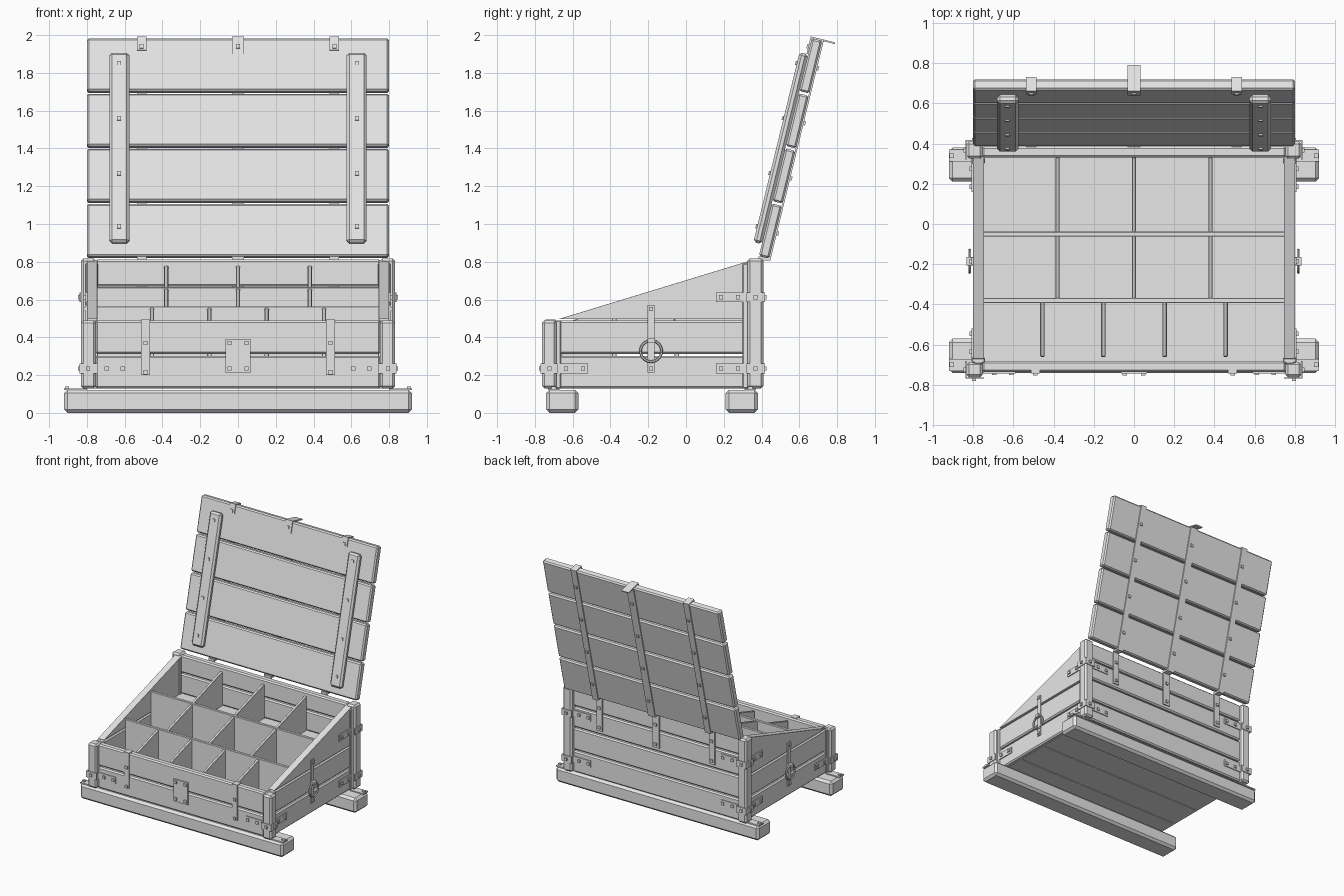
import bpy, bmesh, math
from mathutils import Matrix, Vector

if "Cube" in bpy.data.objects:
    bpy.data.objects.remove(bpy.data.objects["Cube"])

grey = bpy.data.materials.new("plain_grey")
grey.diffuse_color = (0.8, 0.8, 0.8, 1)
grey.use_nodes = True
grey.node_tree.nodes["Principled BSDF"].inputs["Base Color"].default_value = grey.diffuse_color


def finish(name, bm, bevel=0.0, mat=None):
    if mat:
        bm.transform(mat)
    bmesh.ops.recalc_face_normals(bm, faces=bm.faces)
    me = bpy.data.meshes.new(name)
    bm.to_mesh(me)
    bm.free()
    me.materials.append(grey)
    ob = bpy.data.objects.new(name, me)
    bpy.context.collection.objects.link(ob)
    if bevel:
        m = ob.modifiers.new("edge_bevel", 'BEVEL')
        m.width = bevel
        m.segments = 1
        m.limit_method = 'ANGLE'
    return ob


def box(name, x, y, z, bevel=0.0, mat=None):
    """Box from (min, max) pairs along each axis."""
    bm = bmesh.new()
    bmesh.ops.create_cube(bm, size=1)
    for v in bm.verts:
        v.co = Vector([(r[0] + r[1]) / 2 + c * (r[1] - r[0]) for r, c in zip((x, y, z), v.co)])
    return finish(name, bm, bevel, mat)


def prism(name, x, profile, bevel=0.0):
    """Side profile (y, z) extruded between two x values."""
    bm = bmesh.new()
    face = bm.faces.new([bm.verts.new((x[0], y, z)) for y, z in profile])
    ext = bmesh.ops.extrude_face_region(bm, geom=[face])
    for v in ext["geom"]:
        if isinstance(v, bmesh.types.BMVert):
            v.co.x = x[1]
    return finish(name, bm, bevel)


def span(s, a, b):
    """Range mirrored to the side s."""
    return tuple(sorted((s * a, s * b)))


def nut(x, y, z, axis, mat=None):
    h = [0.011] * 3
    h[axis] = 0.008
    box("nut", *[(c - d, c + d) for c, d in zip((x, y, z), h)], mat=mat)


def rim(y):
    """Height of the sloping rim at depth y."""
    return 0.49 + 0.31 * (y + 0.68)


ROWS = [(0.13, 0.302), (0.312, 0.488)]

# Runners
for name, y in (("front_runner", (-0.74, -0.57)), ("rear_runner", (0.21, 0.38))):
    box(name, (-0.92, 0.92), y, (0, 0.122), 0.018)

# Bottom boards
for i in range(4):
    y0 = -0.71 + i * 0.27
    box("bottom_board", (-0.77, 0.77), (y0, y0 + 0.264), (0.128, 0.16))

# Front and rear wall planks
for z in ROWS:
    box("front_plank", (-0.755, 0.755), (-0.735, -0.68), z, 0.01)
for z in ROWS + [(0.498, 0.66), (0.67, 0.812)]:
    box("rear_plank", (-0.755, 0.755), (0.33, 0.385), z, 0.01)

for s in (-1, 1):
    # Side planks, the top one is wedge shaped
    x = span(s, 0.745, 0.80)
    for z in ROWS:
        box("side_plank", x, (-0.70, 0.34), z, 0.01)
    prism("side_wedge", x, [(-0.67, 0.497), (0.335, 0.497), (0.335, rim(0.335)), (-0.67, rim(-0.67) + 0.005)], 0.005)

    # Corner posts with their inner battens
    xp = span(s, 0.752, 0.832)
    box("front_post", xp, (-0.762, -0.685), (0.13, 0.49), 0.013)
    box("rear_post", xp, (0.325, 0.41), (0.13, 0.818), 0.013)
    box("front_batten", span(s, 0.74, 0.808), (-0.69, -0.662), (0.13, 0.49), 0.005)
    box("rear_batten", span(s, 0.74, 0.808), (0.30, 0.33), (0.13, 0.79), 0.005)

    # Corner straps around the posts
    for front, zc in ((True, 0.235), (False, 0.235), (False, 0.612)):
        z = (zc - 0.026, zc + 0.026)
        d = -1 if front else 1
        yo, yw = (-0.762, -0.735) if front else (0.41, 0.385)
        yi = -0.685 if front else 0.325
        ye = -0.52 if front else 0.16
        box("strap_post_end", span(s, 0.745, 0.838), sorted((yo, yo + d * 0.007)), z)
        box("strap_post_side", span(s, 0.83, 0.838), sorted((yo + d * 0.007, yi - d * 0.005)), z)
        box("strap_wall_end", span(s, 0.59, 0.755), sorted((yw, yw + d * 0.007)), z)
        box("strap_wall_side", span(s, 0.798, 0.808), sorted((yi, ye)), z)
        for xn in (0.61, 0.695):
            nut(s * xn, yw + d * 0.008, zc, 1)
        nut(s * 0.795, yo + d * 0.009, zc, 1)
        nut(s * 0.84, (yo + yi) / 2, zc, 0)
        for k in (0.3, 0.85):
            nut(s * 0.81, yi + (ye - yi) * k, zc, 0)

    # Brackets on the runners
    for y in (-0.70, 0.34):
        box("runner_bracket", span(s, 0.80, 0.92), (y - 0.03, y + 0.03), (0.12, 0.13))
        nut(s * 0.905, y, 0.133, 2)

    # Side handle: strap, ring and nuts
    box("handle_strap", span(s, 0.798, 0.808), (-0.203, -0.167), (0.215, 0.57))
    for z in (0.55, 0.235):
        nut(s * 0.81, -0.185, z, 0)
    box("ring_staple", span(s, 0.80, 0.832), (-0.205, -0.165), (0.37, 0.395))
    bpy.ops.mesh.primitive_torus_add(location=(s * 0.817, -0.185, 0.327), rotation=(0, math.pi / 2, 0),
                                     major_radius=0.056, minor_radius=0.007,
                                     major_segments=24, minor_segments=6)
    ring = bpy.context.object
    ring.name = "handle_ring"
    ring.data.materials.append(grey)

    # Front catch straps
    box("front_strap", span(s, 0.467, 0.513), (-0.743, -0.733), (0.20, 0.492))
    box("front_strap_top", span(s, 0.467, 0.513), (-0.743, -0.69), (0.486, 0.494))
    for z in (0.37, 0.215):
        nut(s * 0.49, -0.744, z, 1)

# Lock plate on the front
box("lock_plate", (-0.065, 0.065), (-0.744, -0.733), (0.21, 0.392))
for x in (-0.045, 0.045):
    for z in (0.37, 0.235):
        nut(x, -0.745, z, 1)

# Stepped compartment floors
for y, z in (((-0.68, -0.38), 0.28), ((-0.38, -0.05), 0.38), ((-0.05, 0.335), 0.50)):
    box("tray_floor", (-0.75, 0.75), y, (z - 0.02, z))

# Long and short dividers
for y in (-0.38, -0.05):
    box("long_divider", (-0.75, 0.75), (y - 0.012, y + 0.012), (0.16, rim(y) - 0.02), 0.003)
for y0, y1, zb, xs in ((-0.66, -0.39, 0.27, (-0.455, -0.152, 0.152, 0.455)),
                       (-0.37, -0.06, 0.37, (-0.38, 0, 0.38)),
                       (-0.04, 0.33, 0.49, (-0.38, 0, 0.38))):
    for x in xs:
        prism("short_divider", (x - 0.011, x + 0.011),
              [(y0, zb), (y1, zb), (y1, rim(y1) - 0.025), (y0, rim(y0) - 0.025)], 0.003)

# Open lid, built upright then leaned back about its lower edge
LID = Matrix.Translation((0, 0.386, 0.83)) @ Matrix.Rotation(math.radians(-13.67), 4, 'X')
for i in range(4):
    u = i * 0.3
    box("lid_plank", (-0.80, 0.80), (0, 0.056), (u, u + 0.287), 0.01, LID)
for s in (-1, 1):
    box("lid_batten", span(s, 0.575, 0.68), (-0.046, 0), (0.065, 1.10), 0.014, LID)
    for u in (0.15, 0.44, 0.74, 1.04):
        nut(s * 0.63, -0.046, u, 1, LID)

# Lid straps folded over the top, with hinge leaves on the rear wall
for x, w, drop in ((-0.51, 0.026, 1.12), (0, 0.032, 1.10), (0.51, 0.026, 1.12)):
    xr = (x - w, x + w)
    box("lid_strap", xr, (0.054, 0.064), (-0.01, 1.195), 0, LID)
    box("lid_strap_top", xr, (-0.008, 0.064), (1.186, 1.195), 0, LID)
    box("lid_strap_front", xr, (-0.008, 0.001), (drop, 1.19), 0, LID)
    nut(x, -0.008, 1.14, 1, LID)
    for u in (0.14, 0.44, 0.74, 1.04):
        nut(x, 0.066, u, 1, LID)
    box("hinge_leaf", xr, (0.383, 0.394), (0.53, 0.825))
    box("hinge_knuckle", xr, (0.385, 0.44), (0.808, 0.828))
    for z in (0.56, 0.72):
        nut(x, 0.395, z, 1)

# Catch tab sticking out of the lid edge
box("catch_tab", (-0.032, 0.032), (0.06, 0.125), (1.186, 1.195), 0, LID)
